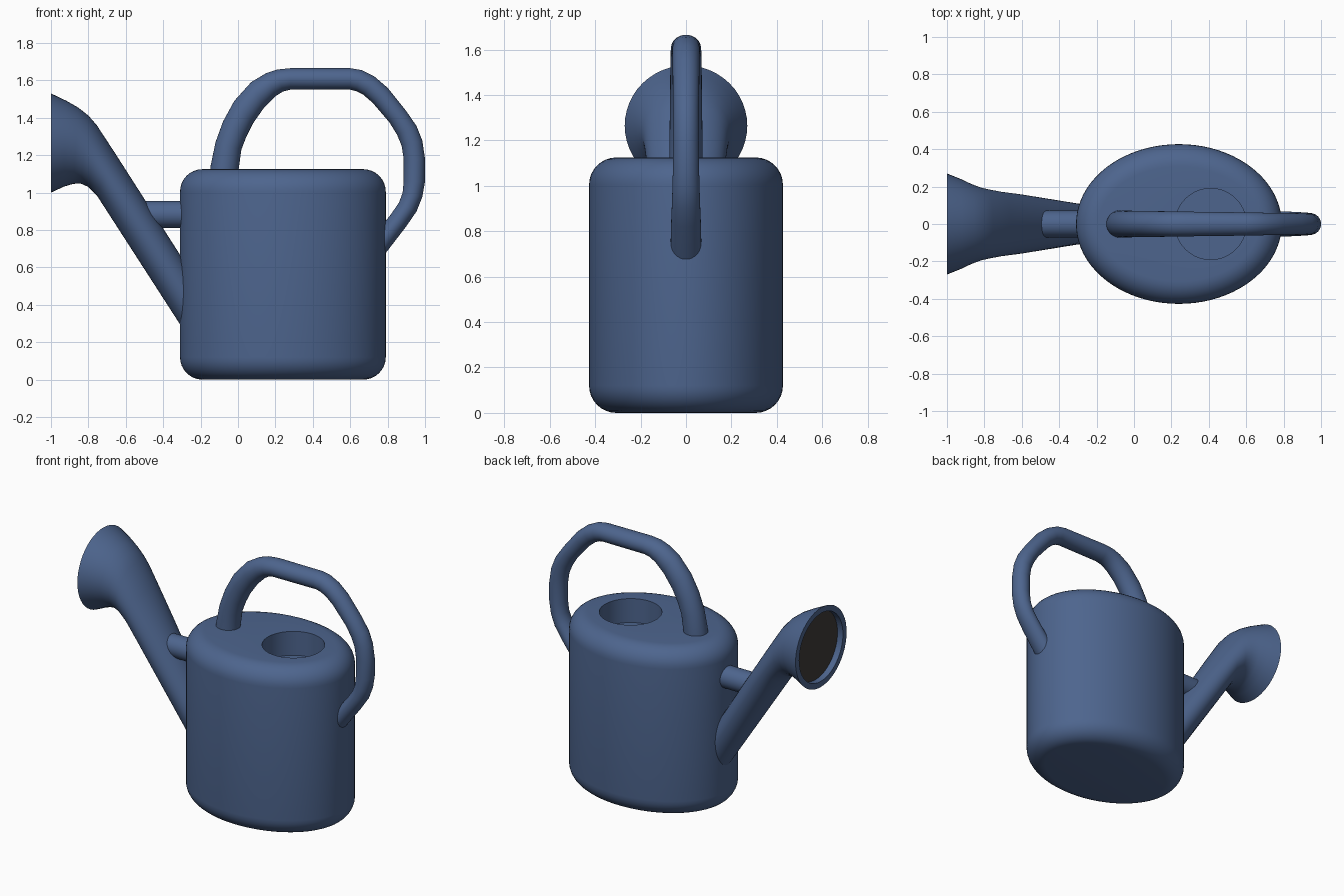
import bpy, bmesh, math
from mathutils import Vector


def material(name, rgb):
    m = bpy.data.materials.new(name)
    m.diffuse_color = (*rgb, 1)
    return m


BLUE = material("slate_blue", (0.075, 0.13, 0.27))
DARK = material("dark_grey", (0.05, 0.043, 0.04))


def skin(name, rings, n=48, end_dark=False):
    """Skin elliptical rings given as (centre, half axis u, half axis along y)."""
    bm = bmesh.new()
    loops = []
    for c, u, w in rings:
        loops.append([bm.verts.new(Vector(c) + Vector(u) * math.cos(2 * math.pi * i / n)
                      + Vector((0, w, 0)) * math.sin(2 * math.pi * i / n)) for i in range(n)])
    for a, b in zip(loops, loops[1:]):
        for i in range(n):
            j = (i + 1) % n
            bm.faces.new((a[i], a[j], b[j], b[i]))
    bm.faces.new(loops[0])
    end = bm.faces.new(loops[-1])
    if end_dark:
        end.material_index = 1
    bmesh.ops.recalc_face_normals(bm, faces=bm.faces)
    me = bpy.data.meshes.new(name)
    bm.to_mesh(me)
    bm.free()
    me.materials.append(BLUE)
    me.materials.append(DARK)
    ob = bpy.data.objects.new(name, me)
    bpy.context.collection.objects.link(ob)
    bpy.ops.object.select_all(action='DESELECT')
    ob.select_set(True)
    bpy.context.view_layer.objects.active = ob
    bpy.ops.object.shade_smooth_by_angle(angle=math.radians(40))
    return ob


def section(ax, az, bx, bz, w):
    """Ring spanning two outline points in the xz plane, half width w in y."""
    return (((ax + bx) / 2, 0, (az + bz) / 2), ((bx - ax) / 2, 0, (bz - az) / 2), w)


# body: oval tank with rounded edges and a round filling recess on top
H, R, CX, RX, RY = 1.125, 0.12, 0.24, 0.55, 0.427
body = []
for base, sign in ((R, -1), (H - R, 1)):
    steps = [i / 8 * math.pi / 2 for i in range(9)]
    if sign < 0:
        steps.reverse()
    for t in steps:
        d = R * (1 - math.cos(t))
        body.append(((CX, 0, base + sign * R * math.sin(t)), (RX - d, 0, 0), RY - d))
for z in (H, H - 0.16):
    body.append(((0.41, 0, z), (0.19, 0, 0), 0.19))
skin("body", body, 80)

# spout: flattened tube flaring into a round head with a recessed dark plate
spout = [section(*s) for s in (
    (-0.24, 0.187, -0.072, 0.295, 0.085),
    (-0.70, 0.90, -0.532, 1.015, 0.16),
    (-0.755, 0.985, -0.66, 1.215, 0.172),
    (-0.80, 1.03, -0.755, 1.36, 0.185),
    (-0.84, 1.048, -0.80, 1.412, 0.195),
    (-0.88, 1.047, -0.855, 1.455, 0.213),
    (-0.93, 1.032, -0.92, 1.492, 0.24),
    (-1.0, 1.0, -1.0, 1.53, 0.27),
    (-1.0, 1.038, -1.0, 1.492, 0.231),
    (-0.96, 1.038, -0.96, 1.492, 0.231))]
skin("spout", spout, end_dark=True)

# brace between body and spout
skin("spout_brace", [((x, 0, 0.883), (0, 0, 0.072), 0.072) for x in (-0.5, -0.2)], 32)

# handle: arch from the top of the body to its back
handle = [section(*s) for s in (
    (-0.15, 1.08, 0.0, 1.08, 0.073),
    (-0.147, 1.14, 0.003, 1.12, 0.073),
    (-0.12, 1.27, 0.018, 1.23, 0.072),
    (-0.08, 1.38, 0.045, 1.30, 0.071),
    (-0.02, 1.49, 0.08, 1.37, 0.07),
    (0.07, 1.59, 0.14, 1.455, 0.069),
    (0.15, 1.638, 0.20, 1.515, 0.068),
    (0.21, 1.658, 0.24, 1.54, 0.067),
    (0.28, 1.665, 0.28, 1.55, 0.066),
    (0.60, 1.665, 0.60, 1.55, 0.062),
    (0.66, 1.655, 0.63, 1.543, 0.061),
    (0.73, 1.62, 0.67, 1.523, 0.06),
    (0.80, 1.56, 0.72, 1.48, 0.059),
    (0.90, 1.435, 0.81, 1.375, 0.058),
    (0.955, 1.355, 0.85, 1.31, 0.057),
    (0.985, 1.28, 0.875, 1.25, 0.057),
    (1.0, 1.18, 0.886, 1.18, 0.057),
    (1.0, 1.06, 0.886, 1.06, 0.058),
    (0.985, 0.975, 0.88, 0.998, 0.06),
    (0.955, 0.90, 0.86, 0.945, 0.062),
    (0.90, 0.82, 0.815, 0.88, 0.065),
    (0.75, 0.625, 0.66, 0.69, 0.07))]
skin("handle", handle, 32)
